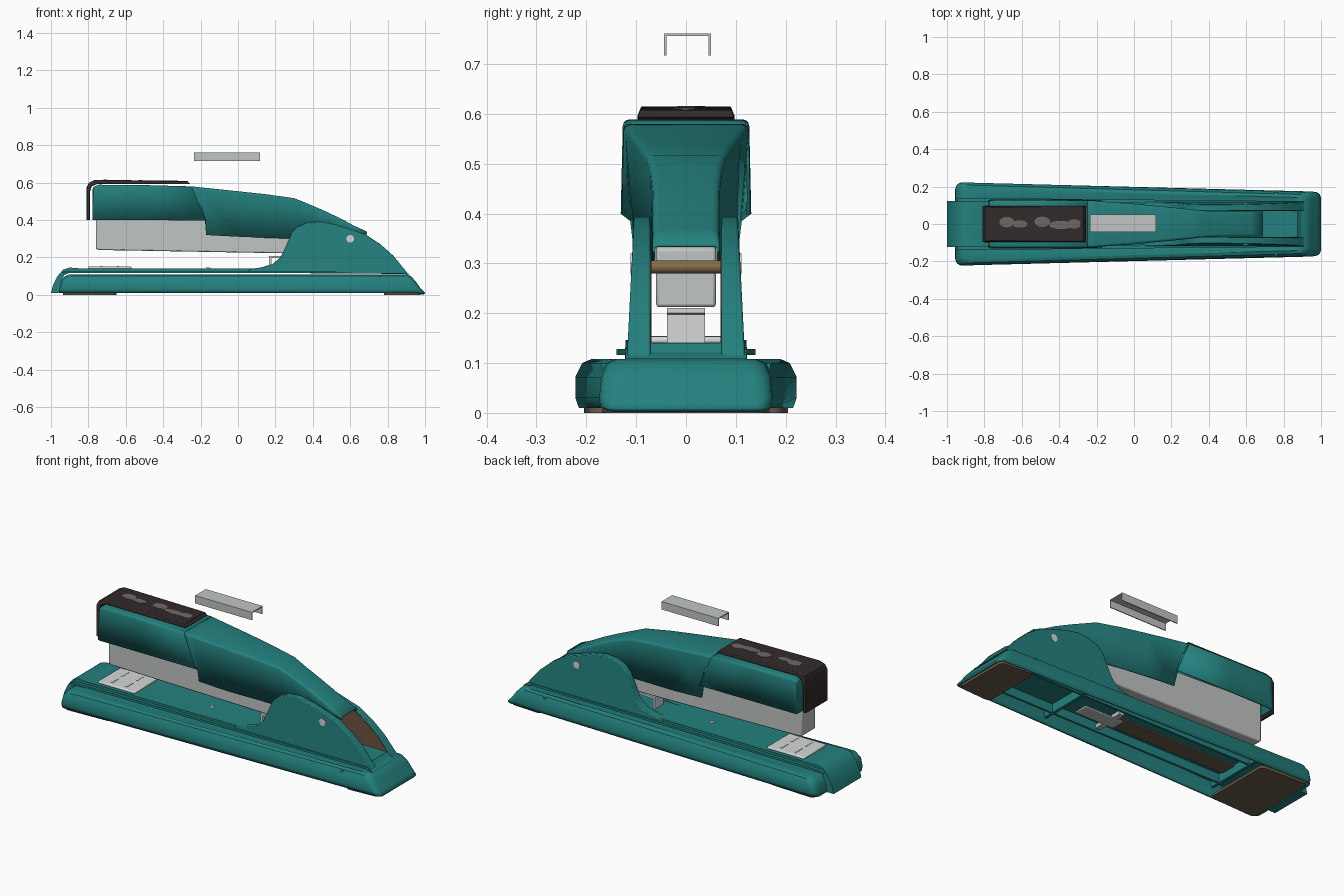
import bpy, bmesh, math

if "Cube" in bpy.data.objects:
    bpy.data.objects.remove(bpy.data.objects["Cube"])


def mat(name, r, g, b):
    m = bpy.data.materials.new(name)
    m.diffuse_color = (r, g, b, 1)
    m.use_nodes = True
    m.node_tree.nodes["Principled BSDF"].inputs["Base Color"].default_value = m.diffuse_color
    return m


TEAL = mat("teal enamel", .017, .22, .21)
STEEL = mat("grey steel", .53, .56, .54)
WHITE = mat("bright steel", .66, .69, .68)
BLACK = mat("black cap", .032, .023, .023)
RUBBER = mat("brown rubber", .15, .105, .068)
BROWN = mat("brown lining", .155, .085, .058)
BRASS = mat("brass", .24, .155, .065)
WORN = mat("worn grey", .16, .14, .135)


def finish(name, bm, material, bevel=0, thick=0, angle=35):
    bmesh.ops.recalc_face_normals(bm, faces=bm.faces)
    me = bpy.data.meshes.new(name)
    bm.to_mesh(me)
    bm.free()
    me.materials.append(material)
    for p in me.polygons:
        p.use_smooth = True
    me.set_sharp_from_angle(angle=math.radians(angle))
    ob = bpy.data.objects.new(name, me)
    bpy.context.collection.objects.link(ob)
    if thick:
        s = ob.modifiers.new("thickness", 'SOLIDIFY')
        s.thickness, s.offset = thick, -1
    if bevel:
        b = ob.modifiers.new("bevel", 'BEVEL')
        b.width, b.segments, b.limit_method = bevel, 2, 'ANGLE'
        b.angle_limit = math.radians(50)
    return ob


def prism(name, pts, y0, y1, material, bevel=0):
    """Side profile (x, z) stretched between y0 and y1; these may be functions of x, z."""
    f0 = y0 if callable(y0) else lambda x, z: y0
    f1 = y1 if callable(y1) else lambda x, z: y1
    bm = bmesh.new()
    a = [bm.verts.new((x, f0(x, z), z)) for x, z in pts]
    b = [bm.verts.new((x, f1(x, z), z)) for x, z in pts]
    bm.faces.new(a)
    bm.faces.new(b)
    for i in range(len(a)):
        j = (i + 1) % len(a)
        bm.faces.new((a[i], a[j], b[j], b[i]))
    return finish(name, bm, material, bevel)


def box(name, x0, x1, y0, y1, z0, z1, material, bevel=0):
    return prism(name, [(x0, z0), (x1, z0), (x1, z1), (x0, z1)], y0, y1, material, bevel)


def loft(name, rings, material, closed, cap_first=False, cap_last=False, thick=0, angle=35):
    bm = bmesh.new()
    vs = [[bm.verts.new(p) for p in r] for r in rings]
    n = len(vs[0])
    for r, s in zip(vs, vs[1:]):
        for i in range(n if closed else n - 1):
            j = (i + 1) % n
            bm.faces.new((r[i], r[j], s[j], s[i]))
    if cap_first:
        bm.faces.new(vs[0])
    if cap_last:
        bm.faces.new(vs[-1])
    return finish(name, bm, material, 0, thick, angle)


def outline(x0, x1, h0, h1, z, r=.035):
    """Tapered plan outline with rounded corners."""
    out = []
    for cx, cy, a0 in ((x1 - r, h1 - r, 0), (x0 + r, h0 - r, 90),
                       (x0 + r, r - h0, 180), (x1 - r, r - h1, 270)):
        for k in range(5):
            a = math.radians(a0 + 22.5 * k)
            out.append((cx + r * math.cos(a), cy + r * math.sin(a), z))
    return out


def hood(x_top, x_bot, top, bot, hw_top, hw_bot, r=.014):
    """Upside-down U section with flat sides and rounded shoulders."""
    half = [(hw_bot, bot), (hw_top, top - r)]
    half += [(hw_top - r + r * math.cos(a), top - r + r * math.sin(a))
             for a in (math.pi / 6, math.pi / 3, math.pi / 2)]
    pts = half + [(-y, z) for y, z in reversed(half)]
    return [(x_bot + (x_top - x_bot) * (z - bot) / (top - bot), y, z) for y, z in pts]


def cylinder(name, x, z, y0, y1, r, material):
    pts = [(x + r * math.cos(k * math.pi / 8), z + r * math.sin(k * math.pi / 8)) for k in range(16)]
    return prism(name, pts, y0, y1, material)


# hollow base shell
loft("base_shell", [outline(*a) for a in (
    (-.957, 1.0, .215, .172, .01), (-.955, .98, .222, .174, .03), (-.945, .95, .222, .17, .072),
    (-.925, .925, .208, .158, .1), (-.905, .905, .19, .142, .108), (-.86, .87, .145, .125, .1))],
    TEAL, True, cap_last=True, thick=.012)

# plate floating on the base, with the tongue that wraps over the front
taper = lambda h: (lambda x, z: h * (1 - .07 * (x + .95)))
neg = lambda f: (lambda x, z: -f(x, z))
prism("base_plate", [(-.945, .116), (.88, .116), (.905, .108), (.92, .108), (.885, .128), (-.925, .128)],
      neg(taper(.14)), taper(.14), TEAL)
prism("base_tongue", [(-1, .01), (-.99, .05), (-.965, .1), (-.935, .135), (-.9, .146), (-.85, .142),
                      (.875, .14), (.9, .118), (-.9, .118), (-.93, .105), (-.96, .01)],
      neg(taper(.122)), taper(.122), TEAL)

# rubber feet
for name, a in (("front_foot", (-.935, -.65, .205, .195)), ("rear_foot", (.78, .975, .168, .16))):
    loft(name, [outline(*a, 0, .025), outline(*a, .014, .025)], RUBBER, True, True, True)

# underside ribs, spring strip and release lever
for s in (-1, 1):
    box("underside_rib", -.66, .78, s * .115 - .006, s * .115 + .006, .04, .1, TEAL)
for x in (-.64, .42, .76):
    box("underside_crossbar", x - .008, x + .008, -.17, .17, .04, .1, TEAL)
box("underside_strip", -.6, .12, -.045, .045, .05, .058, RUBBER)
box("release_lever", .1, .34, -.04, .04, .04, .05, STEEL, .004)
box("release_lever_arm", .14, .17, -.09, .09, .04, .06, STEEL)

# anvil with crossed grooves, rivet and stop post
box("anvil", -.8, -.57, -.1, .1, .138, .153, WHITE, .006)
for s in (-1, 1):
    for x in (-.73, -.64):
        box("anvil_groove", x - .005, x + .005, s * .045 - .03, s * .045 + .03, .15, .1545, STEEL)
bm = bmesh.new()
bmesh.ops.create_cone(bm, cap_ends=True, segments=12, radius1=.014, radius2=.01, depth=.006)
finish("plate_rivet", bm, WHITE).location = (-.16, 0, .143)
prism("stop_post", [(.165, .14), (.178, .14), (.178, .196), (.27, .2), (.27, .21), (.165, .208)],
      -.038, .038, WHITE)

# side ears with brown inner lining and pivot pins
EAR = [(.06, .138), (.12, .146), (.185, .165), (.23, .205), (.258, .265), (.285, .33), (.32, .365),
       (.37, .386), (.44, .393), (.52, .377), (.6, .352), (.68, .325), (.76, .272), (.83, .21), (.91, .112),
       (.06, .118)]
LINING = [(.5, .3), (.62, .325), (.68, .312), (.75, .265), (.82, .205), (.88, .135), (.5, .135)]
for s, side in ((-1, "near"), (1, "far")):
    prism(side + "_ear", EAR, s * .071, lambda x, z: s * (.118 - .05 * (z - .12)), TEAL, .004)
    prism(side + "_ear_lining", LINING, s * .069, s * .073, BROWN)
    cylinder(side + "_pivot_cap", .6, .3, s * .1, s * .111, .02, WHITE)
cylinder("pivot_rod", .6, .293, -.07, .07, .013, BRASS)

# staple rail
prism("staple_rail", [(-.76, .245), (-.74, .24), (.27, .222), (.58, .212), (.58, .33), (.27, .42),
                      (-.76, .46)], -.06, .06, STEEL, .006)

# upper arm: hood narrowing back to the tail, flush with the front cover
ARM = ((-.249, -.171, .58, .398, .126, .129), (-.22, -.17, .577, .385, .125, .112),
       (-.19, -.17, .574, .32, .122, .104), (0, 0, .554, .311, .108, .1),
       (.15, .15, .538, .305, .094, .088), (.3, .3, .517, .3, .079, .074),
       (.36, .36, .493, .3, .072, .069), (.45, .45, .455, .31, .068, .067),
       (.55, .55, .408, .315, .067, .067), (.62, .62, .37, .318, .067, .067),
       (.69, .69, .338, .322, .067, .067))
loft("upper_arm", [hood(*a, min(.014, (a[2] - a[3]) * .6)) for a in ARM], TEAL, False, thick=.006)

# wide front cover with slanted rear edge
loft("front_cover", [hood(*a) for a in (
    (-.778, -.778, .562, .4, .118, .12), (-.772, -.778, .578, .4, .124, .128),
    (-.745, -.765, .589, .4, .127, .131), (-.5, -.5, .587, .4, .127, .131),
    (-.249, -.171, .58, .398, .126, .129))],
    TEAL, False, cap_first=True, thick=.008)

# black cap folding over the nose
cap_y = lambda x, z: .097 - .35 * max(0, z - .595)
prism("black_cap", [(-.81, .4), (-.81, .575), (-.797, .6), (-.765, .615), (-.27, .608), (-.255, .592),
                    (-.75, .594), (-.782, .58), (-.792, .55), (-.792, .4)],
      neg(cap_y), cap_y, BLACK, .003)

# worn patches on the cap
for x, y, rx, ry in ((-.68, .01, .04, .028), (-.61, 0, .04, .02), (-.49, .012, .042, .028),
                     (-.39, -.005, .065, .022), (-.32, 0, .035, .025)):
    zc = lambda px: .615 - (px + .765) * .01414
    ring = [(x + rx * math.cos(k * math.pi / 8), y + ry * math.sin(k * math.pi / 8)) for k in range(16)]
    loft("cap_worn_patch", [[(px, py, zc(px) + d) for px, py in ring] for d in (-.002, .0015)],
         WORN, True, True, True)

# loose strip of staples floating above
box("staple_strip_top", -.235, .117, -.044, .05, .756, .761, STEEL)
for y in (-.044, .045):
    box("staple_strip_leg", -.235, .117, y, y + .005, .717, .757, STEEL)
